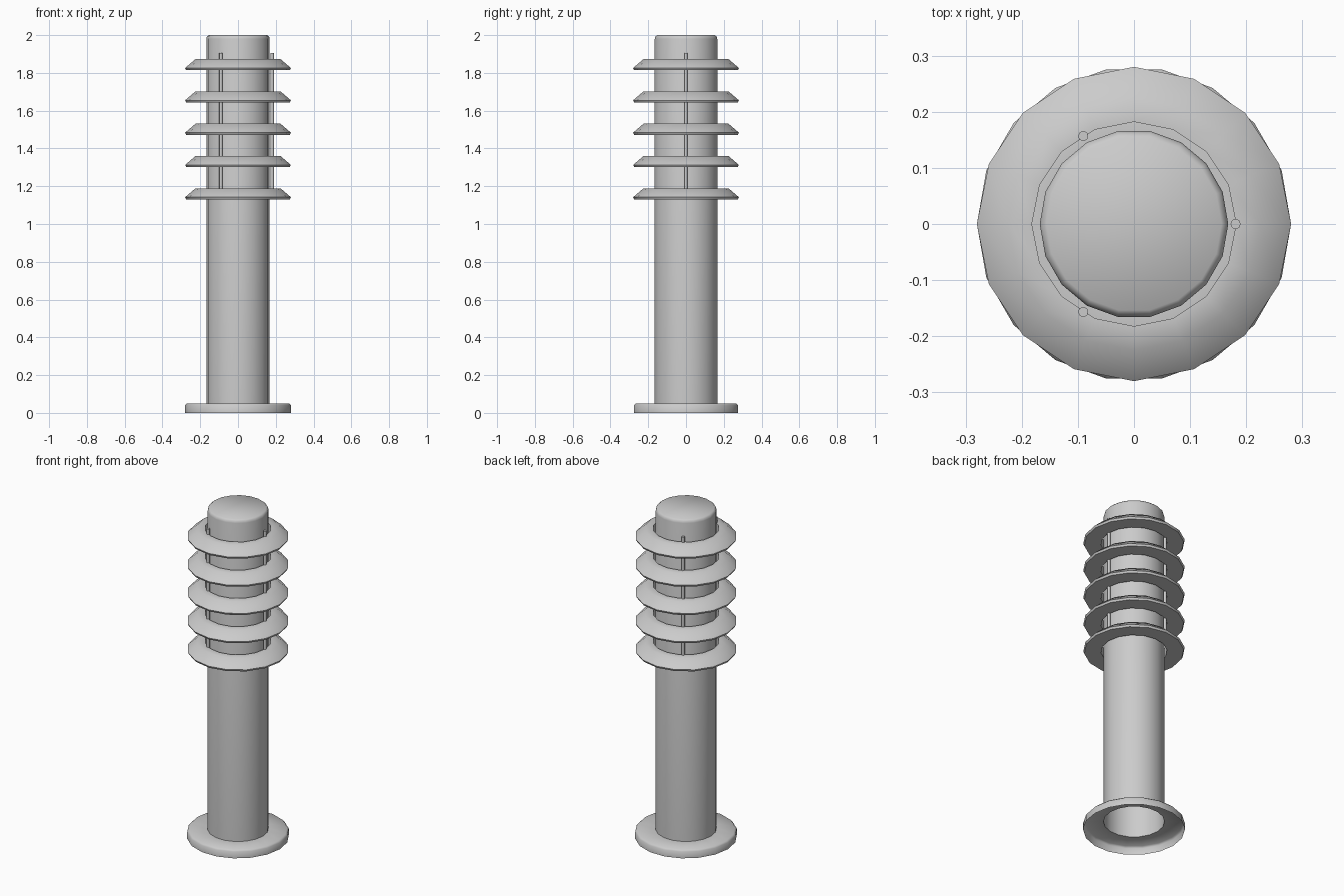
import bpy
import bmesh
from math import cos, sin, tau, radians

cube = bpy.data.objects.get("Cube")
if cube:
    bpy.data.objects.remove(cube, do_unlink=True)

grey = bpy.data.materials.new("light grey metal")
grey.use_nodes = True
grey.diffuse_color = (0.6, 0.6, 0.6, 1)
grey.node_tree.nodes["Principled BSDF"].inputs["Base Color"].default_value = (0.6, 0.6, 0.6, 1)


def lathe(name, profile, sides, closed=False, cap=False, location=(0, 0, 0)):
    """Turn a (radius, height) profile, listed from bottom to top, around z."""
    bm = bmesh.new()
    rings = [[bm.verts.new((r * cos(tau * i / sides), r * sin(tau * i / sides), z))
              for i in range(sides)] for r, z in profile]
    pairs = list(zip(rings, rings[1:]))
    if closed:
        pairs.append((rings[-1], rings[0]))
    for low, high in pairs:
        for i in range(sides):
            j = (i + 1) % sides
            bm.faces.new((low[i], low[j], high[j], high[i]))
    if cap:
        bm.faces.new(rings[-1])
    mesh = bpy.data.meshes.new(name)
    bm.to_mesh(mesh)
    bm.free()
    mesh.materials.append(grey)
    obj = bpy.data.objects.new(name, mesh)
    obj.location = location
    bpy.context.collection.objects.link(obj)
    bpy.ops.object.select_all(action="DESELECT")
    obj.select_set(True)
    bpy.context.view_layer.objects.active = obj
    bpy.ops.object.shade_smooth_by_angle(angle=radians(55))
    return obj


# Hollow post with a softened top edge, open at the bottom
lathe("post", [(0.168, 0.05), (0.168, 1.98), (0.165, 1.992), (0.156, 2.0)], 18, cap=True)

# Hollow foot flange, open underneath
lathe("base_flange", [(0.28, 0), (0.28, 0.04), (0.27, 0.05), (0.168, 0.05)], 18)

# Five sloped louvre rings
louvre = [(0.182, 0), (0.274, 0), (0.28, 0.012), (0.225, 0.059), (0.182, 0.059)]
for n in range(5):
    lathe(f"louvre_ring_{n + 1}", louvre, 16, closed=True, location=(0, 0, 1.13 + 0.171 * n))

# Three rods carrying the louvres
for n in range(3):
    a = tau * n / 3
    lathe(f"support_rod_{n + 1}", [(0.009, 1.14), (0.009, 1.905)], 10, cap=True,
          location=(0.181 * cos(a), 0.181 * sin(a), 0))
